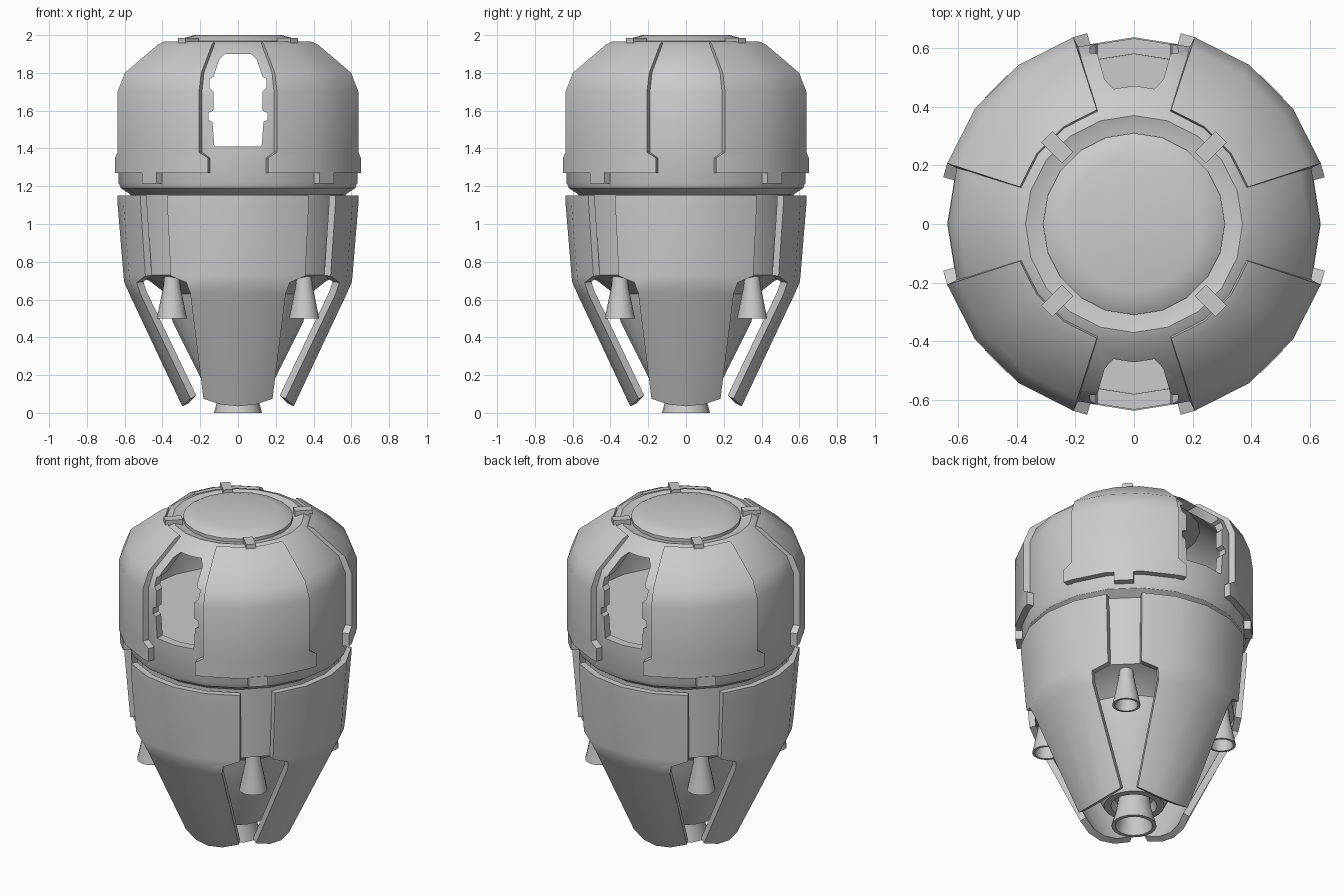
import bpy, bmesh
from math import sin, cos, pi, radians

if "Cube" in bpy.data.objects:
    bpy.data.objects.remove(bpy.data.objects["Cube"])

SIDES = 20


def add_object(name, bm):
    bmesh.ops.remove_doubles(bm, verts=bm.verts, dist=1e-4)
    me = bpy.data.meshes.new(name)
    bm.to_mesh(me)
    bm.free()
    ob = bpy.data.objects.new(name, me)
    bpy.context.collection.objects.link(ob)
    return ob


def activate(ob):
    bpy.ops.object.select_all(action='DESELECT')
    ob.select_set(True)
    bpy.context.view_layer.objects.active = ob


def finish(ob, angle=32):
    """Apply modifiers, then smooth the shallow edges."""
    activate(ob)
    for m in list(ob.modifiers):
        bpy.ops.object.modifier_apply(modifier=m.name)
    bpy.ops.object.shade_smooth_by_angle(angle=radians(angle))
    return ob


def lathe(name, profile, at=(0, 0), sides=SIDES):
    """Revolve (radius, z) points around a vertical axis."""
    bm = bmesh.new()
    rings = [[bm.verts.new((at[0] + r * cos(2 * pi * i / sides),
                            at[1] + r * sin(2 * pi * i / sides), z))
              for i in range(sides)] for r, z in profile]
    for a, b in zip(rings, rings[1:]):
        for i in range(sides):
            j = (i + 1) % sides
            bm.faces.new((a[i], a[j], b[j], b[i]))
    bmesh.ops.remove_doubles(bm, verts=bm.verts, dist=1e-4)
    bmesh.ops.recalc_face_normals(bm, faces=bm.faces)
    return add_object(name, bm)


def plate(name, rows, fixed, centre, thick):
    """Curved plate; rows are (radius, z, half angle, edge lift), bottom up."""
    bm = bmesh.new()
    grid = []
    for r, z, half, lift in rows:
        line = []
        for a in [-half] + fixed + [half]:
            t = radians(centre + a)
            k = lift * (a / half) ** 2
            rr = r + k * 0.4
            line.append(bm.verts.new((rr * cos(t), rr * sin(t), z + k)))
        grid.append(line)
    for a, b in zip(grid, grid[1:]):
        for i in range(len(a) - 1):
            bm.faces.new((a[i], a[i + 1], b[i + 1], b[i]))
    ob = add_object(name, bm)
    m = ob.modifiers.new("thickness", 'SOLIDIFY')
    m.thickness, m.offset, m.use_even_offset = thick, -1, True
    return finish(ob)


def block(name, r0, r1, width, z0, z1, centre):
    """Box lying along a radial direction."""
    bpy.ops.mesh.primitive_cube_add(size=1)
    ob = bpy.context.object
    ob.name = name
    t, r = radians(centre), (r0 + r1) / 2
    ob.location = (r * cos(t), r * sin(t), (z0 + z1) / 2)
    ob.rotation_euler = (0, 0, t)
    ob.scale = (r1 - r0, width, z1 - z0)
    return ob


# Cabin shell, hollowed and pierced by front and back windows
cabin = lathe("cabin_shell", [
    (0, 1.15), (0.56, 1.15), (0.62, 1.19), (0.632, 1.22), (0.635, 1.7), (0.595, 1.8),
    (0.41, 1.95), (0.37, 1.965), (0.325, 1.95), (0, 1.95)])
cavity = lathe("cabin_cavity", [
    (0, 1.39), (0.58, 1.39), (0.585, 1.69), (0.55, 1.77), (0.37, 1.92), (0, 1.92)])
half_window = [(0.125, 1.41), (0.135, 1.54), (0.155, 1.55), (0.155, 1.59), (0.13, 1.6),
               (0.13, 1.7), (0.15, 1.72), (0.15, 1.77), (0.13, 1.78), (0.1, 1.87),
               (0.07, 1.9)]
outline = half_window + [(-x, z) for x, z in reversed(half_window)]
bm = bmesh.new()
face = bm.faces.new([bm.verts.new((x, -1, z)) for x, z in outline])
new = bmesh.ops.extrude_face_region(bm, geom=[face])["geom"]
bmesh.ops.translate(bm, vec=(0, 2, 0), verts=[v for v in new if isinstance(v, bmesh.types.BMVert)])
bmesh.ops.recalc_face_normals(bm, faces=bm.faces)
window = add_object("window_cutter", bm)
for cutter in (cavity, window):
    m = cabin.modifiers.new("cut", 'BOOLEAN')
    m.operation, m.solver, m.object = 'DIFFERENCE', 'EXACT', cutter
finish(cabin)
for cutter in (cavity, window):
    bpy.data.objects.remove(cutter)

# Roof hatch
finish(lathe("roof_hatch", [(0, 1.94), (0.31, 1.94), (0.31, 1.97), (0.285, 1.985),
                            (0.23, 2.0), (0, 2.0)]), 40)

# Lower body with tapering underside
finish(lathe("lower_body", [(0, 1.16), (0.57, 1.16), (0.565, 0.73), (0.47, 0.7), (0.38, 0.63),
                            (0.345, 0.48), (0.17, 0.13), (0.13, 0.13), (0.11, 0.18), (0, 0.18)]))

# Main engine nozzle
finish(lathe("main_nozzle", [(0, 0.2), (0.085, 0.2), (0.1, 0.1), (0.127, 0), (0.105, 0),
                             (0.075, 0.12), (0, 0.13)]))

panel_rows = [(0.67, 1.27, 31.2, 0), (0.67, 1.35, 31.2, 0), (0.67, 1.38, 27, 0),
              (0.67, 1.7, 27, 0), (0.63, 1.8, 27, 0), (0.445, 1.95, 27, 0), (0.41, 1.965, 27, 0)]
petal_rows = [(0.295, 0.035, 36, 0.04), (0.575, 0.63, 26, 0), (0.602, 0.69, 27, 0),
              (0.606, 0.725, 36, 0), (0.637, 1.1, 36, 0), (0.637, 1.15, 36, 0)]

for n in range(4):
    diag = 45 + 90 * n
    # Upper armour panel with its clips
    plate(f"armour_panel_{n + 1}", panel_rows, [-27, -9, 9, 27], diag, 0.04)
    block(f"top_clip_{n + 1}", 0.32, 0.42, 0.055, 1.94, 1.985, diag)
    block(f"bottom_clip_{n + 1}", 0.58, 0.665, 0.11, 1.215, 1.275, diag)
    # Lower petal shield
    plate(f"petal_shield_{n + 1}", petal_rows, [-18, 0, 18], 90 * n, 0.038)
    # Small thruster
    t = radians(diag)
    finish(lathe(f"thruster_{n + 1}", [(0, 0.73), (0.04, 0.73), (0.045, 0.67), (0.08, 0.5),
                                       (0.066, 0.5), (0.035, 0.64), (0, 0.64)],
                 at=(0.495 * cos(t), 0.495 * sin(t)), sides=16))
